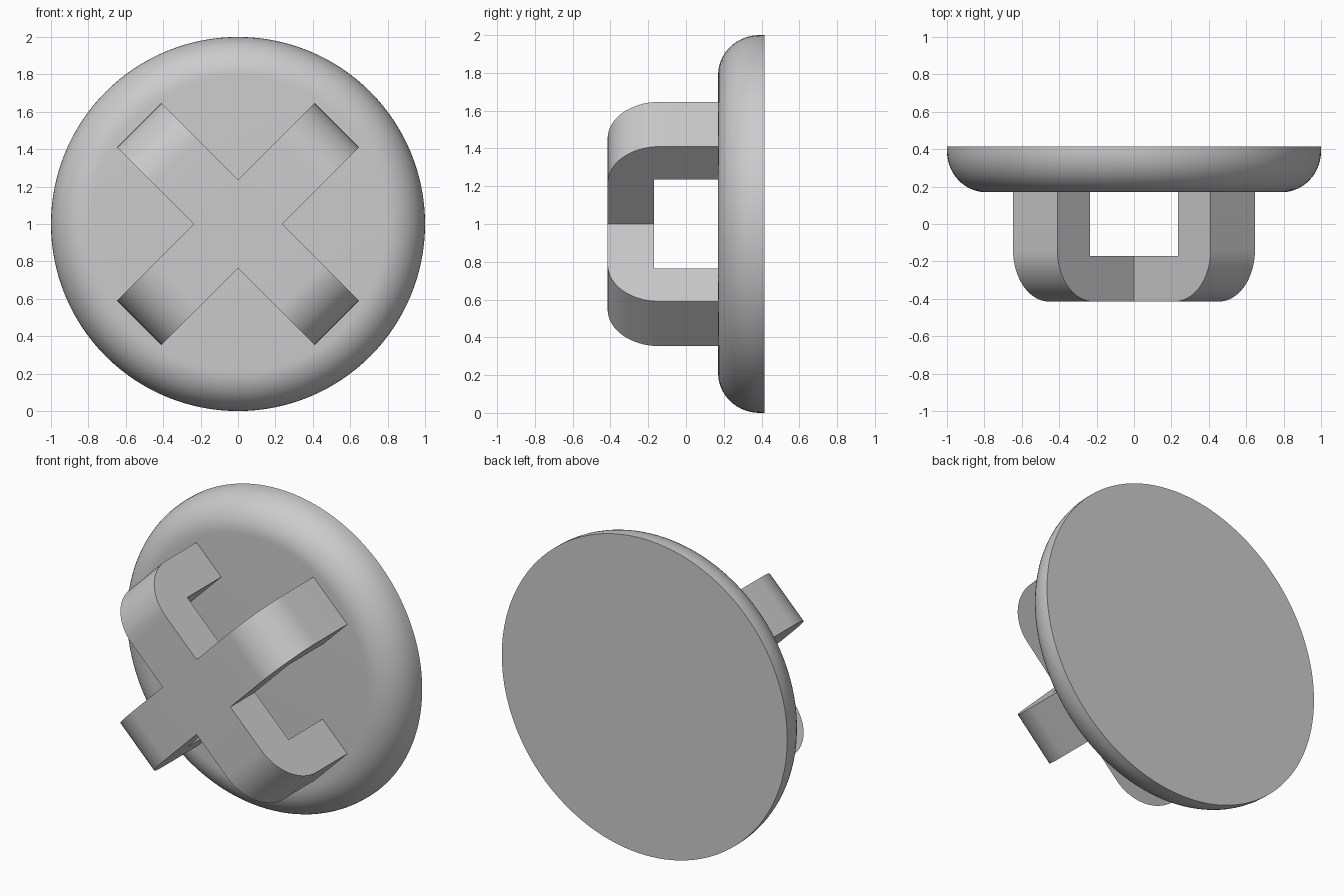
import bpy, bmesh, math
from mathutils import Matrix

cube = bpy.data.objects.get("Cube")
if cube:
    bpy.data.objects.remove(cube, do_unlink=True)

grey = bpy.data.materials.new("plain grey")
grey.use_nodes = True
colour = (0.6, 0.6, 0.6, 1)
grey.diffuse_color = colour
grey.node_tree.nodes["Principled BSDF"].inputs["Base Color"].default_value = colour

CENTRE_Z = 1.0
BACK, FACE, FRONT = 0.415, 0.17, -0.415


def arc(cx, cy, rx, ry, start, end, steps):
    """Points on an elliptical arc, angles in degrees."""
    angles = [math.radians(start + (end - start) * i / steps) for i in range(steps + 1)]
    return [(cx + rx * math.cos(a), cy + ry * math.sin(a)) for a in angles]


def finish(bm, name):
    bmesh.ops.recalc_face_normals(bm, faces=bm.faces)
    mesh = bpy.data.meshes.new(name)
    bm.to_mesh(mesh)
    bm.free()
    obj = bpy.data.objects.new(name, mesh)
    bpy.context.collection.objects.link(obj)
    obj.location.z = CENTRE_Z
    mesh.materials.append(grey)
    return obj


def smooth(obj):
    bpy.ops.object.select_all(action="DESELECT")
    obj.select_set(True)
    bpy.context.view_layer.objects.active = obj
    bpy.ops.object.shade_smooth_by_angle(angle=math.radians(30))


def make_disc():
    """Round base, turned about the y axis, with a rounded front rim."""
    radius, fillet, depth = 1.0, 0.21, 0.22
    profile = [(0, FACE)]
    profile += arc(radius - fillet, FACE + depth, fillet, depth, -90, 0, 14)
    profile += [(radius, BACK), (0, BACK)]
    bm = bmesh.new()
    verts = [bm.verts.new((r, y, 0)) for r, y in profile]
    edges = [bm.edges.new(pair) for pair in zip(verts, verts[1:])]
    bmesh.ops.spin(bm, geom=verts + edges, axis=(0, 1, 0), cent=(0, 0, 0),
                   angle=math.tau, steps=128)
    bmesh.ops.remove_doubles(bm, verts=bm.verts, dist=0.0001)
    return finish(bm, "base_disc")


def make_arch(name, angle):
    """Bridge with rounded outer corners and a square opening."""
    half, width, thick, fillet = 0.747, 0.335, 0.245, 0.275
    foot = FACE + 0.01
    right = [(half - thick, FRONT + thick), (half - thick, foot), (half, foot)]
    right += arc(half - fillet, FRONT + fillet, fillet, fillet, 0, -90, 16)
    outline = right + [(-x, y) for x, y in reversed(right)]
    bm = bmesh.new()
    face = bm.faces.new([bm.verts.new((x, y, -width / 2)) for x, y in outline])
    side = bmesh.ops.extrude_face_region(bm, geom=[face])["geom"]
    moved = [v for v in side if isinstance(v, bmesh.types.BMVert)]
    bmesh.ops.translate(bm, verts=moved, vec=(0, 0, width))
    bmesh.ops.rotate(bm, verts=bm.verts, cent=(0, 0, 0),
                     matrix=Matrix.Rotation(angle, 3, "Y"))
    return finish(bm, name)


disc = make_disc()

# Two crossing bridges joined into one handle
handle = make_arch("cross_handle", math.radians(45))
other = make_arch("second_bridge", math.radians(-45))
join = handle.modifiers.new("join", "BOOLEAN")
join.operation = "UNION"
join.solver = "EXACT"
join.object = other
bpy.context.view_layer.objects.active = handle
bpy.ops.object.modifier_apply(modifier="join")
bpy.data.objects.remove(other, do_unlink=True)

smooth(disc)
smooth(handle)
